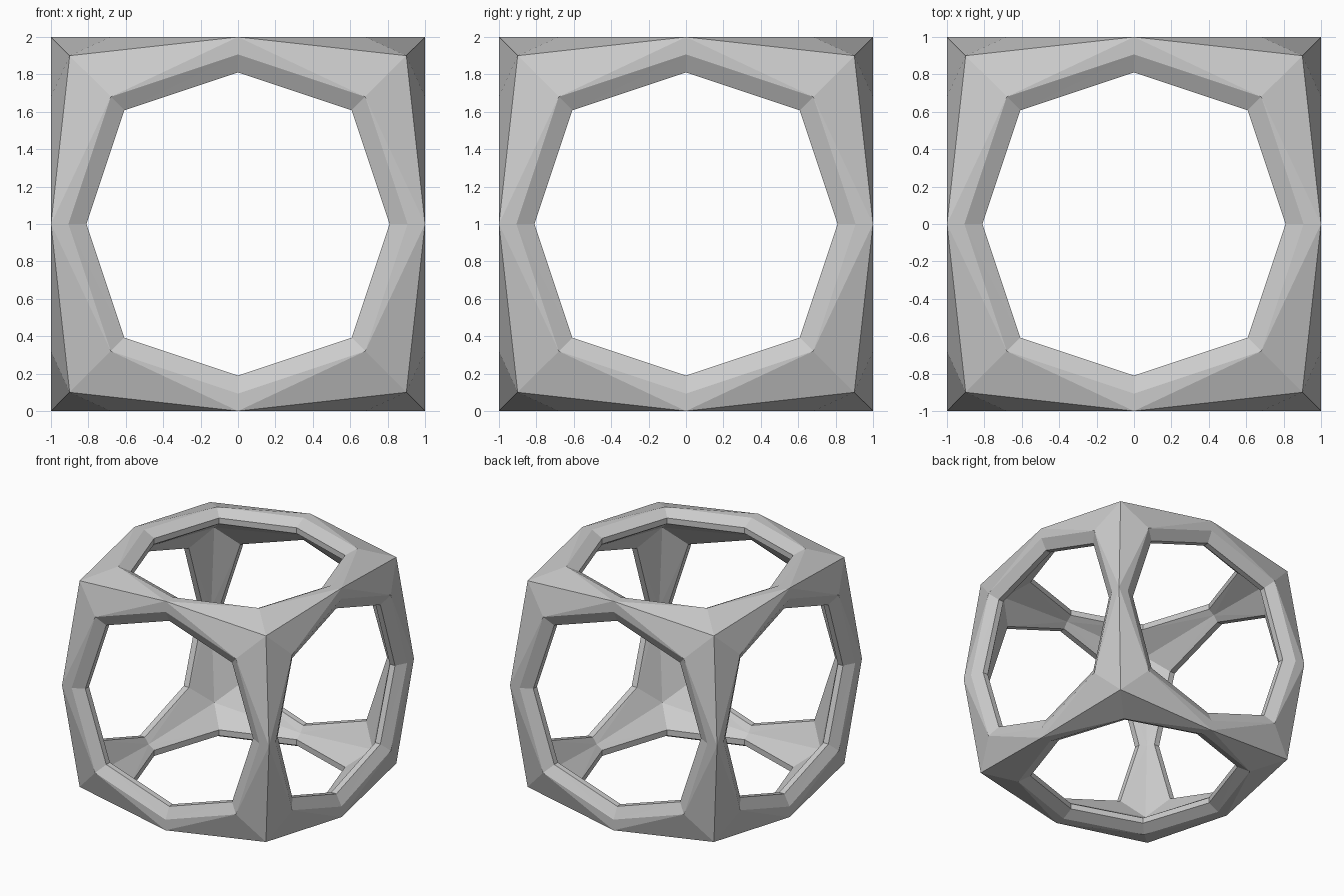
import bpy, bmesh
from math import pi
from mathutils import Matrix, Vector

if "Cube" in bpy.data.objects:
    bpy.data.objects.remove(bpy.data.objects["Cube"])

# one eighth of the top side: profile through the beam at the middle of a cube
# edge and at a cube corner, running from the outer ridge over the bevelled rim
# of the opening to the inner ridge
mid_profile = [Vector(p) for p in (
    (1.0, 0, 1.0), (0.907, 0, 1.0), (0.81, 0, 0.95), (0.81, 0, 0.90), (0.862, 0, 0.862))]
corner_profile = [Vector(p) for p in (
    (0.9, 0.9, 0.9), (0.68, 0.68, 1.0), (0.608, 0.608, 0.95), (0.608, 0.608, 0.90),
    (0.765, 0.765, 0.765))]

bm = bmesh.new()


def add_face(points, m):
    bm.faces.new([bm.verts.new(m @ p) for p in points])


def add_sector(m):
    # bridge the two profiles, splitting each strip on its rim diagonal
    for i in range(4):
        a, b = mid_profile[i], mid_profile[i + 1]
        c, d = corner_profile[i + 1], corner_profile[i]
        if i < 3:
            add_face((a, b, c), m)
            add_face((a, c, d), m)
        else:
            add_face((a, b, d), m)
            add_face((b, c, d), m)


# turn the top side to all six sides, with eight mirrored sectors on each
sides = [Matrix.Rotation(i * pi / 2, 3, 'X') for i in range(4)]
sides += [Matrix.Rotation(s * pi / 2, 3, 'Y') for s in (1, -1)]
swap = Matrix(((0, 1, 0), (1, 0, 0), (0, 0, 1)))
for side in sides:
    for k in range(4):
        turn = side @ Matrix.Rotation(k * pi / 2, 3, 'Z')
        add_sector(turn)
        add_sector(turn @ swap)

bmesh.ops.remove_doubles(bm, verts=bm.verts[:], dist=0.001)
bmesh.ops.recalc_face_normals(bm, faces=bm.faces[:])
bmesh.ops.translate(bm, verts=bm.verts[:], vec=(0, 0, 1))

mesh = bpy.data.meshes.new("cube_frame")
bm.to_mesh(mesh)
bm.free()
frame = bpy.data.objects.new("cube_frame", mesh)
bpy.context.collection.objects.link(frame)
